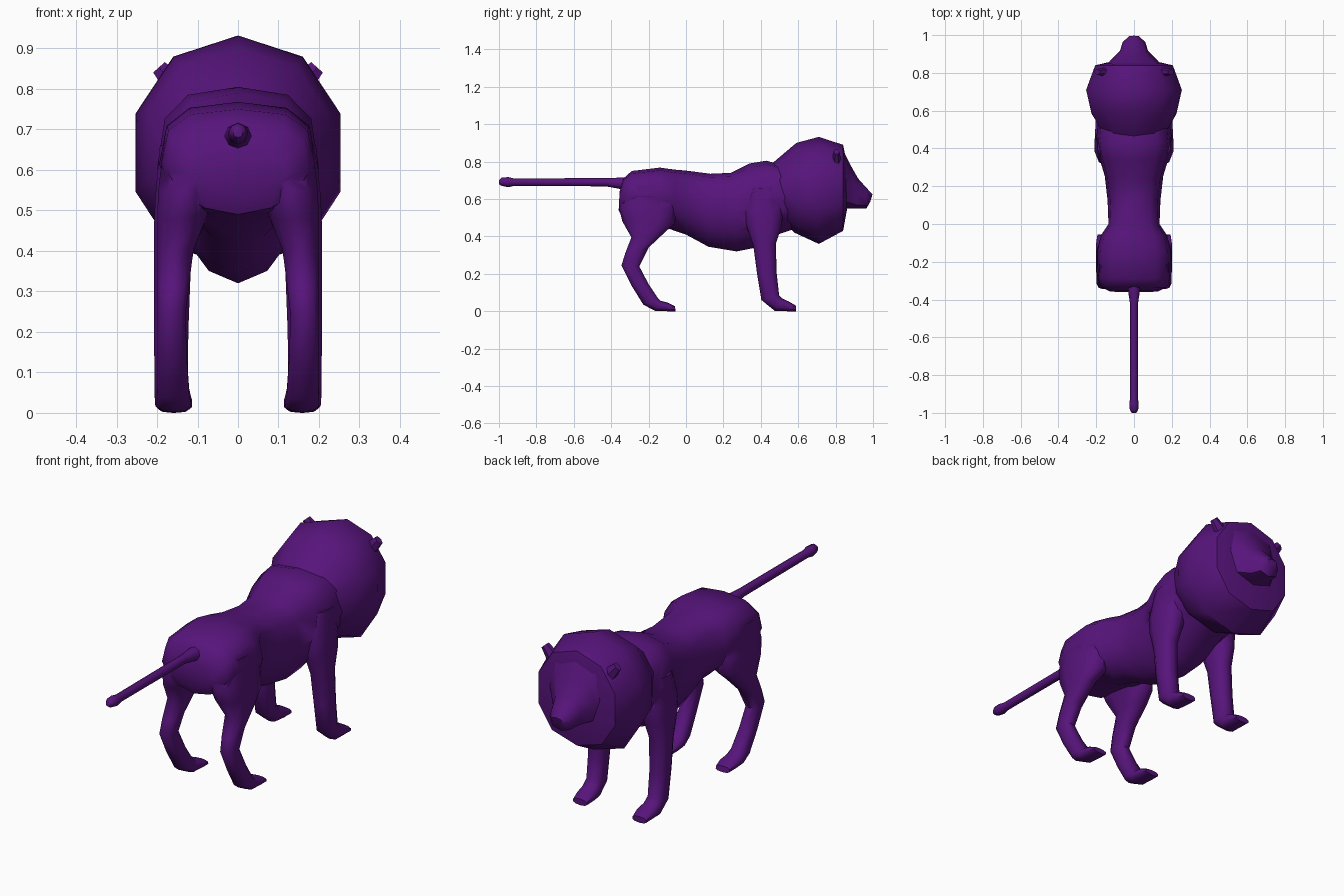
import bpy, bmesh, math
from mathutils import Vector, Matrix

mat = bpy.data.materials.new("purple")
mat.diffuse_color = (0.095, 0.007, 0.20, 1)


def spow(v, p):
    return math.copysign(abs(v) ** p, v)


def finish(name, bm, smooth=50):
    bmesh.ops.recalc_face_normals(bm, faces=bm.faces[:])
    me = bpy.data.meshes.new(name)
    bm.to_mesh(me)
    bm.free()
    ob = bpy.data.objects.new(name, me)
    bpy.context.collection.objects.link(ob)
    me.materials.append(mat)
    smooth_object(ob, smooth)
    return ob


def smooth_object(ob, angle):
    bpy.ops.object.select_all(action='DESELECT')
    ob.select_set(True)
    bpy.context.view_layer.objects.active = ob
    bpy.ops.object.shade_smooth_by_angle(angle=math.radians(angle))


def loft(name, rings, n=10, up=0.8, low=0.8, side=1):
    """Each ring: side-profile points (y, z) A and B, then x centre and half width."""
    bm = bmesh.new()
    loops = []
    for ya, za, yb, zb, xc, hw in rings:
        a, b = Vector((side * xc, ya, za)), Vector((side * xc, yb, zb))
        loop = []
        for i in range(n):
            t = 2 * math.pi * i / n
            c, s = round(math.cos(t), 6), round(math.sin(t), 6)
            p = up if c >= 0 else low
            co = (a + b) / 2 + (b - a) / 2 * spow(c, p)
            co.x += hw * spow(s, p)
            loop.append(bm.verts.new(co))
        loops.append(loop)
    for l0, l1 in zip(loops, loops[1:]):
        for i in range(n):
            j = (i + 1) % n
            bm.faces.new((l0[i], l0[j], l1[j], l1[i]))
    bm.faces.new(loops[0])
    bm.faces.new(loops[-1])
    return finish(name, bm)


# Torso from rump to shoulders
torso = loft("torso", [
    (-.36, .54, -.355, .64, 0, .12),
    (-.335, .49, -.335, .71, 0, .175),
    (-.28, .48, -.29, .75, 0, .19),
    (-.14, .46, -.14, .768, 0, .195),
    (-.06, .43, -.06, .757, 0, .175),
    (.0, .41, .0, .752, 0, .135),
    (.12, .345, .13, .735, 0, .14),
    (.27, .32, .24, .74, 0, .155),
    (.37, .34, .34, .79, 0, .185),
    (.46, .40, .43, .805, 0, .20),
    (.58, .44, .52, .78, 0, .19)], n=12, up=.7, low=1.1)

# Leg profiles
front_leg = [
    (.35, .66, .50, .66, .14, .055),
    (.31, .53, .52, .53, .145, .062),
    (.325, .45, .51, .45, .155, .055),
    (.36, .35, .48, .36, .162, .047),
    (.38, .20, .485, .20, .165, .044),
    (.403, .06, .498, .085, .165, .043),
    (.475, .002, .512, .07, .163, .044),
    (.54, .0, .55, .052, .16, .045),
    (.587, .0, .587, .03, .16, .038)]
hind_leg = [
    (-.33, .67, -.08, .67, .12, .065),
    (-.358, .55, -.05, .55, .125, .075),
    (-.34, .48, -.06, .47, .14, .062),
    (-.292, .395, -.115, .42, .155, .047),
    (-.325, .31, -.20, .34, .16, .041),
    (-.345, .245, -.25, .24, .164, .036),
    (-.29, .135, -.20, .145, .163, .038),
    (-.228, .035, -.15, .07, .16, .041),
    (-.165, .002, -.135, .056, .158, .044),
    (-.10, .0, -.10, .047, .157, .045),
    (-.055, .0, -.06, .028, .157, .038)]

# Legs merged into the torso
for side in (-1, 1):
    for name, prof in (("front_leg", front_leg), ("hind_leg", hind_leg)):
        leg = loft(name, prof, n=10, side=side)
        mod = torso.modifiers.new("join", 'BOOLEAN')
        mod.operation = 'UNION'
        mod.solver = 'EXACT'
        mod.object = leg
        bpy.context.view_layer.objects.active = torso
        bpy.ops.object.modifier_apply(modifier=mod.name)
        bpy.data.objects.remove(leg)
smooth_object(torso, 55)
torso.name = "torso_and_legs"

# Mane
loft("mane", [
    (.50, .50, .46, .79, 0, .17),
    (.58, .42, .59, .90, 0, .235),
    (.71, .36, .71, .932, 0, .265),
    (.84, .43, .84, .89, 0, .215),
    (.86, .54, .85, .84, 0, .14)], n=10, up=.95, low=.9)

# Face and muzzle
loft("face", [
    (.84, .55, .84, .86, 0, .15),
    (.875, .55, .875, .79, 0, .115),
    (.91, .55, .92, .71, 0, .075),
    (.965, .55, .96, .665, 0, .06),
    (.985, .585, .997, .625, 0, .03)], n=8)

# Tail with a small tuft
loft("tail", [
    (-1.0, .68, -1.0, .70, 0, .012),
    (-.985, .67, -.985, .715, 0, .022),
    (-.95, .663, -.95, .717, 0, .025),
    (-.92, .67, -.92, .71, 0, .02),
    (-.43, .668, -.43, .712, 0, .02),
    (-.33, .65, -.33, .715, 0, .035)], n=8, up=1, low=1)

# Ears
for side in (-1, 1):
    bm = bmesh.new()
    bmesh.ops.create_cone(bm, cap_ends=True, segments=6, radius1=.04,
                          radius2=.022, depth=.09)
    bm.transform(Matrix.Translation((side * .165, .805, .82))
                 @ Matrix.Rotation(side * math.radians(42), 4, 'Y')
                 @ Matrix.Diagonal((1, .7, 1, 1)))
    finish("ear", bm, 35)
